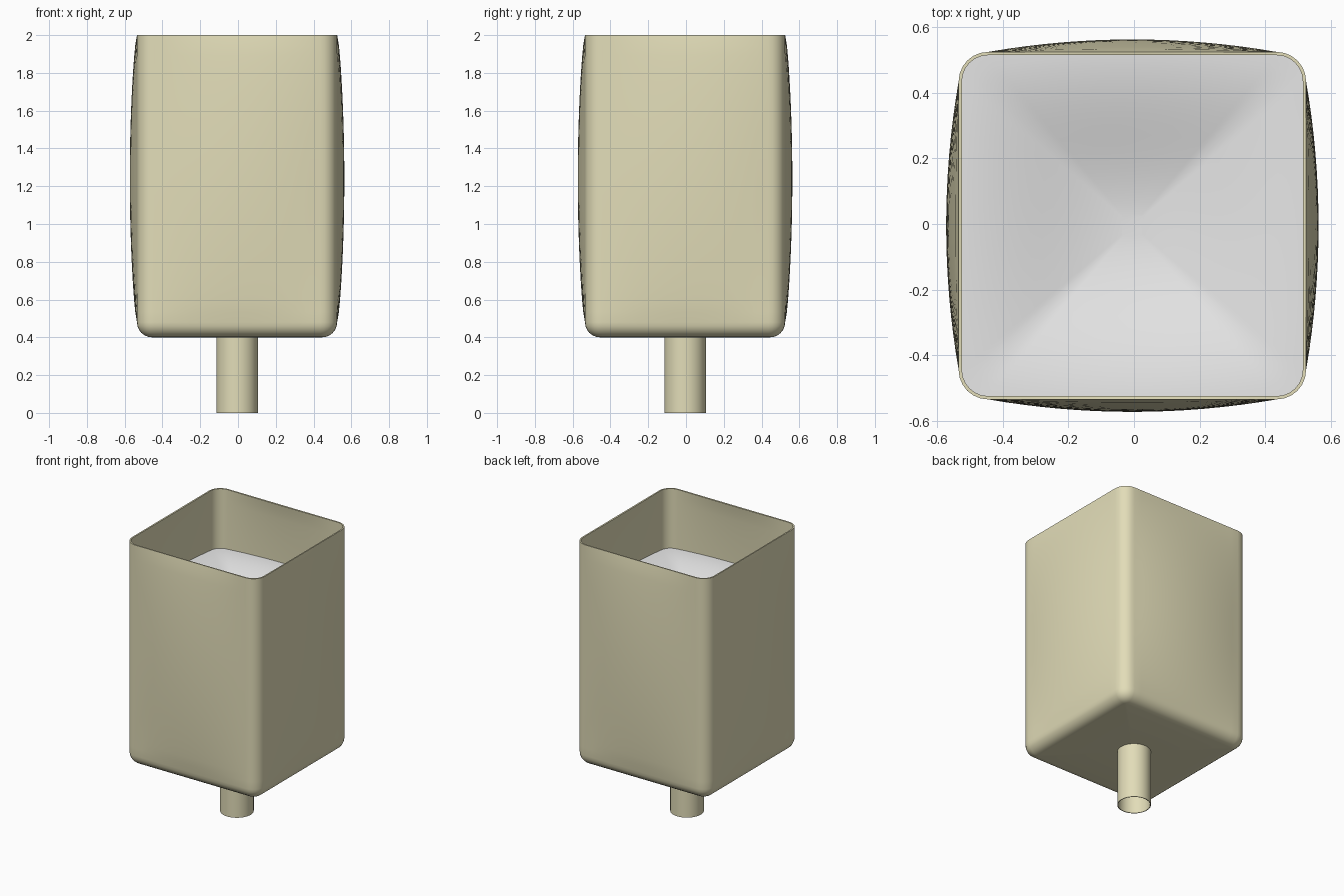
import bpy, bmesh
from math import sin, cos, pi, hypot, radians

cube = bpy.data.objects.get("Cube")
if cube:
    bpy.data.objects.remove(cube)

CENTER = -0.005            # shared axis of all parts in x and y
HALF, CORNER = 0.53, 0.09  # plan half-width and corner radius
FLOOR, TOP, FILLET = 0.4, 2.0, 0.08
BULGE = 0.038
LEVEL, DIP = 1.57, 0.1     # liquid height and its central sag
PIPE = 0.11
WALL = 0.01


def material(name, color):
    mat = bpy.data.materials.new(name)
    mat.use_nodes = True
    mat.diffuse_color = color
    bsdf = next(n for n in mat.node_tree.nodes if n.type == 'BSDF_PRINCIPLED')
    bsdf.inputs["Base Color"].default_value = color
    return mat


def rounded_square(half, radius, arc=6, side=16):
    """Counter-clockwise outline, with subdivided straight sides."""
    pts = []
    c = half - radius
    for k in range(4):
        ca, sa = round(cos(k * pi / 2)), round(sin(k * pi / 2))
        local = [(half, -c + 2 * c * i / side) for i in range(side)]
        local += [(c + radius * cos(a), c + radius * sin(a))
                  for a in (pi / 2 * i / arc for i in range(arc))]
        pts += [(x * ca - y * sa, x * sa + y * ca) for x, y in local]
    return pts


def wall_ring(z, inset=0.0):
    """Outline of the container at height z, swollen in the middle of each side."""
    t = max(0.0, min(1.0, (z - FLOOR - FILLET) / (TOP - FLOOR - FILLET)))
    b = BULGE * max(0.0, sin(pi * t)) ** 0.65

    def swell(v, other):
        f = max(0.0, 1 - (other / (HALF - CORNER)) ** 2)
        return v + (b * f if v > 0 else -b * f)
    return [(swell(x, y), swell(y, x), z)
            for x, y in rounded_square(HALF - inset, CORNER - inset)]


def circle_ring(radius, z):
    """Circle whose points line up with those of the rounded square."""
    return [(x * radius / hypot(x, y), y * radius / hypot(x, y), z)
            for x, y in rounded_square(HALF, CORNER)]


def loft(name, rings, mat, thickness=0.0, cap_end=False):
    bm = bmesh.new()
    loops = [[bm.verts.new((x + CENTER, y + CENTER, z)) for x, y, z in ring]
             for ring in rings]
    for a, b in zip(loops, loops[1:]):
        for j in range(len(a)):
            k = (j + 1) % len(a)
            bm.faces.new((a[j], a[k], b[k], b[j]))
    if cap_end:
        bm.faces.new(loops[-1])
    mesh = bpy.data.meshes.new(name)
    bm.to_mesh(mesh)
    bm.free()
    mesh.materials.append(mat)
    obj = bpy.data.objects.new(name, mesh)
    bpy.context.collection.objects.link(obj)
    bpy.ops.object.select_all(action='DESELECT')
    bpy.context.view_layer.objects.active = obj
    obj.select_set(True)
    if thickness:
        mod = obj.modifiers.new("Wall", 'SOLIDIFY')
        mod.thickness = thickness
        mod.offset = -1
        bpy.ops.object.modifier_apply(modifier=mod.name)
    bpy.ops.object.shade_smooth_by_angle(angle=radians(40))
    return obj


cream = material("cream plastic", (0.76, 0.72, 0.48, 1))
white = material("white liquid", (0.8, 0.8, 0.8, 1))

# Container: floor with an outlet, rounded bottom edge, swollen walls, open top
rings = [circle_ring(PIPE, FLOOR)]
for i in range(7):
    a = pi / 2 * i / 6
    rings.append(wall_ring(FLOOR + FILLET * (1 - cos(a)), FILLET * (1 - sin(a))))
STEPS = 28
for i in range(1, STEPS + 1):
    rings.append(wall_ring(FLOOR + FILLET + (TOP - FLOOR - FILLET) * i / STEPS))
loft("container", rings, cream, WALL)

# Hollow outlet pipe
loft("outlet_pipe", [circle_ring(PIPE, 0), circle_ring(PIPE, FLOOR)], cream, 0.005)

# Liquid surface, sagging in the middle
outline = wall_ring(LEVEL, WALL)
rings = []
for i in range(16):
    s = 1 - i / 16
    z = LEVEL - DIP * cos(pi / 2 * s) ** 2
    rings.append([(x * s, y * s, z) for x, y, _ in outline])
loft("liquid_surface", rings, white, cap_end=True)
